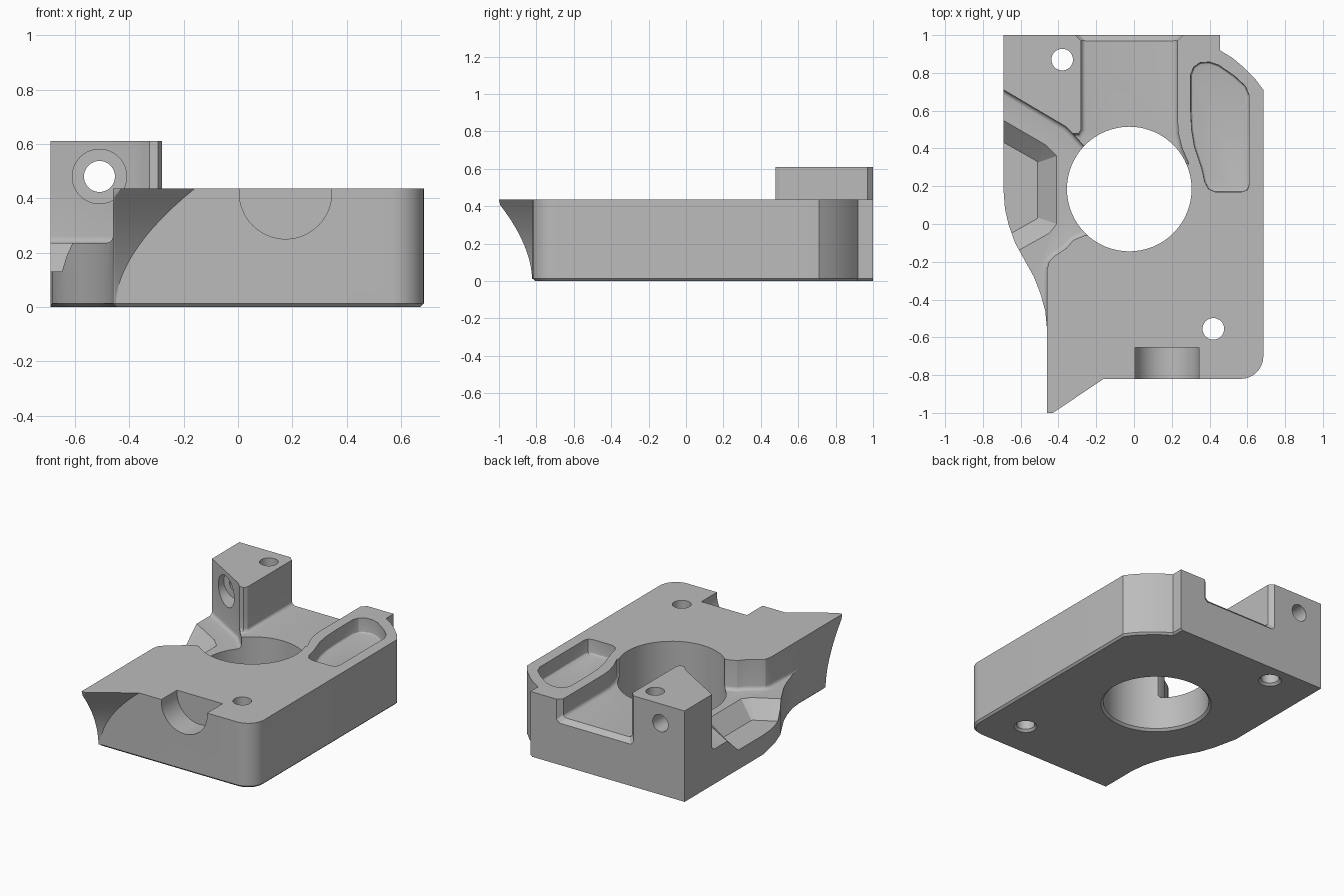
import bpy, bmesh, math
from mathutils import Matrix

if "Cube" in bpy.data.objects:
    bpy.data.objects.remove(bpy.data.objects["Cube"], do_unlink=True)

TOP, BACK_FLOOR, SIDE_FLOOR = 0.435, 0.31, 0.235

grey = bpy.data.materials.new("machined grey")
grey.use_nodes = True
grey.diffuse_color = (0.5, 0.5, 0.5, 1)
grey.node_tree.nodes["Principled BSDF"].inputs["Base Color"].default_value = (0.5, 0.5, 0.5, 1)


def finish(bm, name):
    bmesh.ops.recalc_face_normals(bm, faces=bm.faces)
    mesh = bpy.data.meshes.new(name)
    bm.to_mesh(mesh)
    bm.free()
    mesh.materials.append(grey)
    ob = bpy.data.objects.new(name, mesh)
    bpy.context.collection.objects.link(ob)
    return ob


def loft(name, rings, foot=0, segments=1, pick=lambda c: True):
    """Skin equal rings of 3D points, optionally bevelling the bottom rim."""
    bm = bmesh.new()
    vs = [[bm.verts.new(p) for p in ring] for ring in rings]
    n = len(vs[0])
    for a, b in zip(vs, vs[1:]):
        for i in range(n):
            j = (i + 1) % n
            bm.faces.new((a[i], a[j], b[j], b[i]))
    base = bm.faces.new(vs[0])
    bm.faces.new(vs[-1])
    bmesh.ops.recalc_face_normals(bm, faces=bm.faces)
    if foot:
        edges = [e for e in base.edges if pick((e.verts[0].co + e.verts[1].co) / 2)]
        bmesh.ops.bevel(bm, geom=edges, offset=foot, segments=segments, profile=0.5, affect='EDGES')
    return finish(bm, name)


def at(points, z):
    return [(x, y, z) for x, y in points]


def prism(name, points, z0, z1, **kw):
    return loft(name, [at(points, z0), at(points, z1)], **kw)


def cylinder(name, r, start, end, r2=None, sides=64):
    """Cylinder or cone between two points along y or z."""
    along_y = start[1] != end[1]
    length = (end[1] - start[1]) if along_y else (end[2] - start[2])
    mid = [(a + b) / 2 for a, b in zip(start, end)]
    turn = Matrix.Rotation(-math.pi / 2, 4, 'X') if along_y else Matrix()
    bm = bmesh.new()
    bmesh.ops.create_cone(bm, cap_ends=True, segments=sides, radius1=r, radius2=r2 or r,
                          depth=length, matrix=Matrix.Translation(mid) @ turn)
    return finish(bm, name)


def combine(target, tool, operation='DIFFERENCE'):
    mod = target.modifiers.new(tool.name, 'BOOLEAN')
    mod.operation, mod.object, mod.solver = operation, tool, 'EXACT'
    bpy.context.view_layer.objects.active = target
    bpy.ops.object.modifier_apply(modifier=mod.name)
    bpy.data.objects.remove(tool, do_unlink=True)


# Body outline with rounded front corner, clipped back corner and curved side
corner = [(0.565 + 0.12 * math.sin(a), -0.70 - 0.12 * math.cos(a))
          for a in (math.radians(11.25 * i) for i in range(9))]
outline = ([(-0.46, -0.82)] + corner
           + [(0.685, 0.71), (0.64, 0.77), (0.58, 0.83), (0.52, 0.88), (0.455, 0.92), (0.455, 1)]
           + [(-0.69, 1), (-0.69, 0.17), (-0.683, 0.08), (-0.665, 0), (-0.63, -0.1), (-0.58, -0.19),
              (-0.53, -0.28), (-0.495, -0.37), (-0.47, -0.46), (-0.46, -0.56)])
body = prism("mounting_block", outline, 0, 0.61, foot=0.013,
             pick=lambda c: c.y < 0.98 and c.x > -0.68)

# Everything above the deck is removed except the post
post = [(-0.9, 0.834), (-0.69, 0.71), (-0.36, 0.515), (-0.325, 0.48),
        (-0.295, 0.478), (-0.28, 0.5), (-0.28, 1.2)]
combine(body, prism("deck_cut", post + [(1, 1.2), (1, -1.2), (-0.9, -1.2)], TOP, 1))

# Side recess with rounded foot
side = post[:4] + [(-0.28, 0.43), (-0.2, 0.35), (-0.1, 0.1), (-0.2, -0.06), (-0.26, -0.06),
                   (-0.32, -0.085), (-0.36, -0.13), (-0.42, -0.17), (-0.45, -0.2),
                   (-0.46, -0.24), (-0.46, -0.7), (-0.9, -0.7)]
combine(body, prism("side_recess", side, SIDE_FLOOR, 1, foot=0.025, segments=4))

# Back recess with rounded foot and flared back rim
back = post[3:] + [(0.23, 1.2), (0.23, 0.55), (0.235, 0.48), (0.255, 0.4), (0.29, 0.32),
                   (0.2, 0.2), (-0.1, 0.2), (-0.3, 0.4)]
combine(body, prism("back_recess", back, BACK_FLOOR, 1, foot=0.025, segments=4))


def rim(grow, y):
    lo, hi, z = -0.28 - grow, 0.23 + grow, BACK_FLOOR - grow
    return [(lo, y, 1), (lo, y, z + 0.02), (lo + 0.02, y, z),
            (hi - 0.02, y, z), (hi, y, z + 0.02), (hi, y, 1)]


combine(body, loft("rim_flare", [rim(0, 0.97), rim(0.04, 1.01)]))

# Sloped pocket in the side recess
low = [(-0.9, 0.55), (-0.515, 0.333), (-0.51, 0.325), (-0.51, 0.035), (-0.515, 0.027), (-0.9, -0.19)]
high = [(-0.9, 0.67), (-0.47, 0.42), (-0.41, 0.36), (-0.41, 0), (-0.45, -0.05), (-0.9, -0.3)]
combine(body, loft("sloped_pocket", [at(low, 0.13), at(high, SIDE_FLOOR), at(high, 0.27)]))

# Closed pocket in the deck
pocket = [(0.305, 0.5), (0.3, 0.6), (0.3, 0.79), (0.315, 0.83), (0.35, 0.855), (0.4, 0.857),
          (0.45, 0.84), (0.53, 0.785), (0.59, 0.73), (0.61, 0.68), (0.61, 0.21), (0.6, 0.18),
          (0.57, 0.17), (0.43, 0.17), (0.395, 0.185), (0.375, 0.22), (0.36, 0.29), (0.32, 0.41)]
combine(body, prism("deck_pocket", pocket, TOP - 0.1, 1, foot=0.015, segments=3))

# Flared front corner
rings = []
for i in range(15):
    t = i / 14
    x = -0.45 + 0.29 * t ** 1.8
    y = max(-1, -0.82 - (x + 0.455) * 0.667)
    tip = x - (-0.82 - y) / 0.667
    rings.append(at([(-0.46, -0.7), (x, -0.7), (x, -0.82), (tip, y), (-0.46, y)],
                    0.012 + (TOP - 0.012) * t))
combine(body, loft("corner_flare", rings), 'UNION')

# Vertical bores with chamfered bottoms
for name, x, y, r in (("main_bore", -0.025, 0.185, 0.33),
                      ("post_hole", -0.38, 0.87, 0.057),
                      ("front_hole", 0.42, -0.555, 0.057)):
    combine(body, cylinder(name, r, (x, y, -0.1), (x, y, 1)))
    combine(body, cylinder(name + "_chamfer", r + 0.03, (x, y, -0.015), (x, y, 0.015), r2=r))

# Cross hole and counterbore through the post, half-round notch in the front
combine(body, cylinder("cross_hole", 0.057, (-0.51, 0.4, 0.48), (-0.51, 1.2, 0.48)))
combine(body, cylinder("counterbore", 0.1, (-0.51, 0.3, 0.48), (-0.51, 0.72, 0.48)))
combine(body, cylinder("front_notch", 0.17, (0.175, -0.9, 0.42), (0.175, -0.655, 0.42)))

bpy.ops.object.select_all(action='DESELECT')
body.select_set(True)
bpy.context.view_layer.objects.active = body
bpy.ops.object.shade_smooth_by_angle(angle=math.radians(25))
